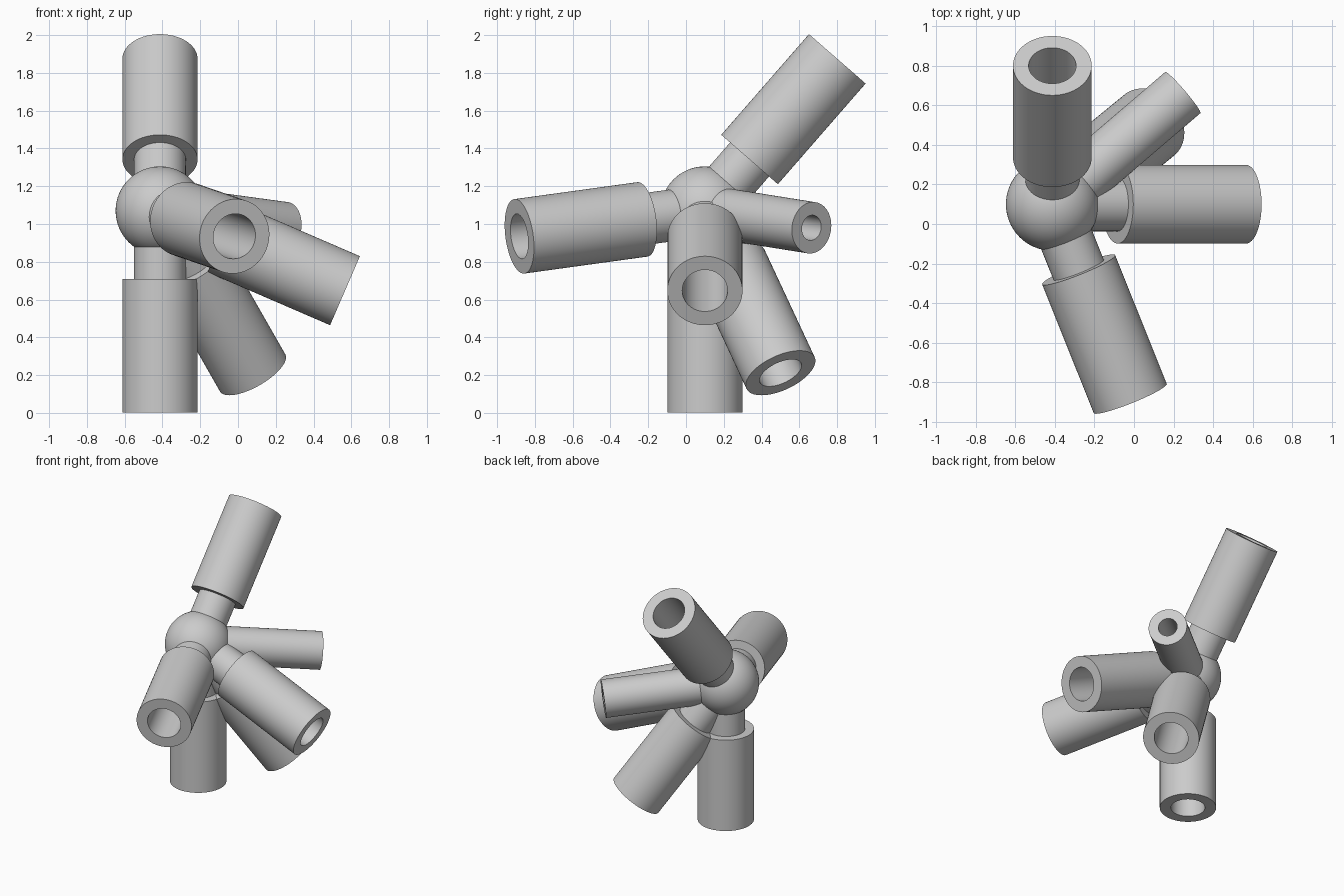
import bpy, bmesh, math
from mathutils import Vector

cube = bpy.data.objects.get("Cube")
if cube:
    bpy.data.objects.remove(cube, do_unlink=True)

grey = bpy.data.materials.new("plain grey")
grey.use_nodes = True
grey.diffuse_color = (0.6, 0.6, 0.6, 1)
grey.node_tree.nodes["Principled BSDF"].inputs["Base Color"].default_value = (0.6, 0.6, 0.6, 1)

HUB = Vector((-0.413, 0.1, 1.07))
HUB_RADIUS = 0.235
SLEEVE_START, SLEEVE_END = 0.36, 1.067
SLEEVE_RADIUS, SLEEVE_BORE = 0.199, 0.12
NECK_RADIUS, NECK_BORE = 0.137, 0.067
SEGMENTS = 64


def finish(obj):
    obj.data.materials.append(grey)
    bpy.ops.object.select_all(action="DESELECT")
    obj.select_set(True)
    bpy.context.view_layer.objects.active = obj
    bpy.ops.object.shade_smooth_by_angle(angle=math.radians(30))


def lathe(name, profile, direction):
    """Spin (radius, distance) points about an axis leaving the hub."""
    bm = bmesh.new()
    verts = [bm.verts.new((r, 0, d)) for r, d in profile]
    edges = [bm.edges.new(pair) for pair in zip(verts, verts[1:])]
    bmesh.ops.spin(bm, geom=verts + edges, cent=(0, 0, 0), axis=(0, 0, 1),
                   angle=math.tau, steps=SEGMENTS)
    bmesh.ops.remove_doubles(bm, verts=bm.verts, dist=0.0001)
    bmesh.ops.recalc_face_normals(bm, faces=bm.faces)
    mesh = bpy.data.meshes.new(name)
    bm.to_mesh(mesh)
    bm.free()
    obj = bpy.data.objects.new(name, mesh)
    bpy.context.collection.objects.link(obj)
    obj.location = HUB
    obj.rotation_euler = Vector(direction).to_track_quat("Z", "Y").to_euler()
    finish(obj)


def rod(name, direction, radius, bore, start, end, floor):
    """Solid cylinder with a blind hole in its outer end."""
    lathe(name, [(0, start), (radius, start), (radius, end),
                 (bore, end), (bore, floor), (0, floor)], direction)


# Central ball
bpy.ops.mesh.primitive_uv_sphere_add(segments=SEGMENTS, ring_count=32,
                                     radius=HUB_RADIUS, location=HUB)
hub = bpy.context.object
hub.name = "hub_ball"
finish(hub)

# Five sleeved arms, each with a thinner neck into the ball
arms = {
    "lower": (0, 0, -1),
    "upper_back": (0, 0.657, 0.754),
    "front": (0.393, -0.98, -0.135),
    "left": (0.977, 0, -0.422),
    "lower_back": (0.49, 0.4, -0.857),
}
for name, direction in arms.items():
    lathe(name + "_neck", [(0, 0), (NECK_RADIUS, 0), (NECK_RADIUS, SLEEVE_START + 0.02),
                           (0, SLEEVE_START + 0.02)], direction)
    rod(name + "_sleeve", direction, SLEEVE_RADIUS, SLEEVE_BORE,
        SLEEVE_START, SLEEVE_END, SLEEVE_START + 0.05)

# Bare thin arm without a sleeve
rod("bare_arm", (0.66, 0.565, -0.09), NECK_RADIUS, NECK_BORE, 0, 0.873, HUB_RADIUS)
